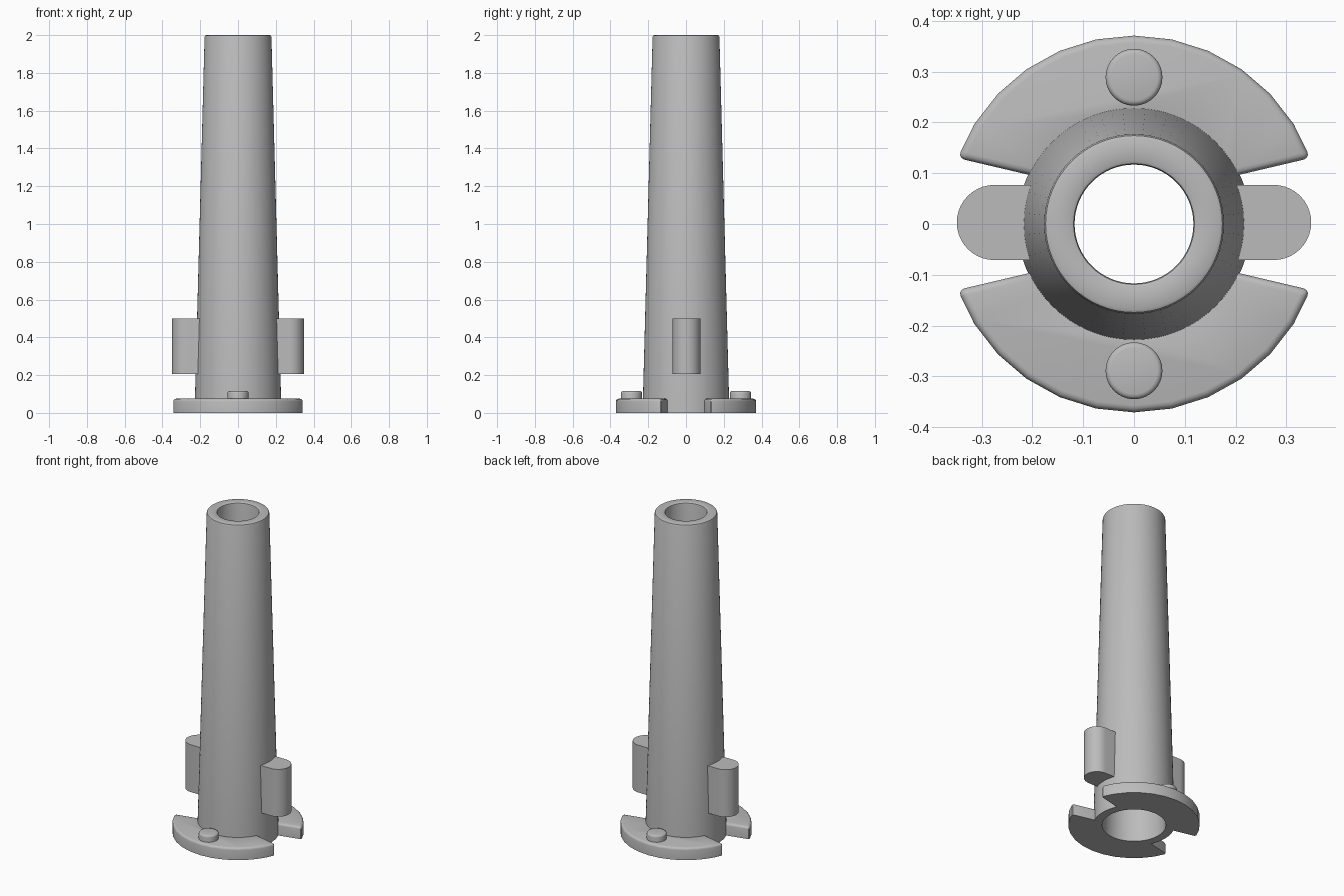
import bpy, bmesh
from math import sin, cos, pi, radians

cube = bpy.data.objects.get("Cube")
if cube:
    bpy.data.objects.remove(cube, do_unlink=True)

grey = bpy.data.materials.new("plain grey")
grey.use_nodes = True
GREY = (0.5, 0.5, 0.5, 1)
grey.diffuse_color = GREY
grey.node_tree.nodes["Principled BSDF"].inputs["Base Color"].default_value = GREY


def arc(cx, cy, r, start, end, n):
    angles = [radians(start + (end - start) * i / n) for i in range(n + 1)]
    return [(cx + r * cos(a), cy + r * sin(a)) for a in angles]


def finish(name, bm):
    bmesh.ops.recalc_face_normals(bm, faces=bm.faces)
    mesh = bpy.data.meshes.new(name)
    bm.to_mesh(mesh)
    bm.free()
    ob = bpy.data.objects.new(name, mesh)
    bpy.context.collection.objects.link(ob)
    mesh.materials.append(grey)
    bpy.ops.object.select_all(action="DESELECT")
    ob.select_set(True)
    bpy.context.view_layer.objects.active = ob
    bpy.ops.object.shade_smooth_by_angle(angle=radians(32))
    return ob


def plate(name, outline, z0, z1, round_top=0.0, round_corners=False):
    """Extrude an outline upward and round its top rim."""
    bm = bmesh.new()
    base = bm.faces.new([bm.verts.new((x, y, z0)) for x, y in outline])
    up = bmesh.ops.extrude_face_region(bm, geom=[base], use_keep_orig=True)
    for v in up["geom"]:
        if isinstance(v, bmesh.types.BMVert):
            v.co.z = z1
    bmesh.ops.recalc_face_normals(bm, faces=bm.faces)
    if round_top:
        rim = []
        for e in bm.edges:
            a, b = (v.co for v in e.verts)
            top = min(a.z, b.z) > z1 - 1e-5
            corner = round_corners and abs(a.z - b.z) > 0.01 and abs(a.x) > 0.3 \
                and e.calc_face_angle(0) > radians(40)
            if top or corner:
                rim.append(e)
        bmesh.ops.bevel(bm, geom=rim, offset=round_top, segments=3,
                        profile=0.5, affect="EDGES", clamp_overlap=True)
    return finish(name, bm)


# Tapered hollow tube, lathed from its wall section
section = [(0.18, 0), (0.23, 0), (0.177, 1.99), (0.174, 1.997), (0.168, 2.0),
           (0.125, 2.0), (0.119, 1.997), (0.117, 1.99)]
SIDES = 64
bm = bmesh.new()
rings = [[bm.verts.new((r * cos(2 * pi * i / SIDES), r * sin(2 * pi * i / SIDES), z))
          for r, z in section] for i in range(SIDES)]
for i, ring in enumerate(rings):
    nxt = rings[(i + 1) % SIDES]
    for j in range(len(section)):
        k = (j + 1) % len(section)
        bm.faces.new((ring[j], nxt[j], nxt[k], ring[k]))
finish("tapered_tube", bm)

for side, label in ((-1, "front"), (1, "back")):
    # Flange half: outer arc closed by an inner arc buried in the tube wall
    outline = arc(0, 0, 0.371, 20.5, 159.5, 12) + arc(0, 0, 0.212, 154, 26, 12)
    plate(label + "_flange", [(x, side * y) for x, y in outline],
          0, 0.075, 0.014, True)
    # Round peg on the flange
    plate(label + "_peg", arc(0, side * 0.289, 0.056, 0, 348.75, 31),
          0.06, 0.115, 0.01)

for side, label in ((-1, "right"), (1, "left")):
    # Round-ended side lug
    tip = arc(0.275, 0.003, 0.074, -90, 90, 20)
    outline = [(0.2, -0.071)] + tip + [(0.2, 0.077)]
    plate(label + "_lug", [(side * x, y) for x, y in outline], 0.205, 0.5)
